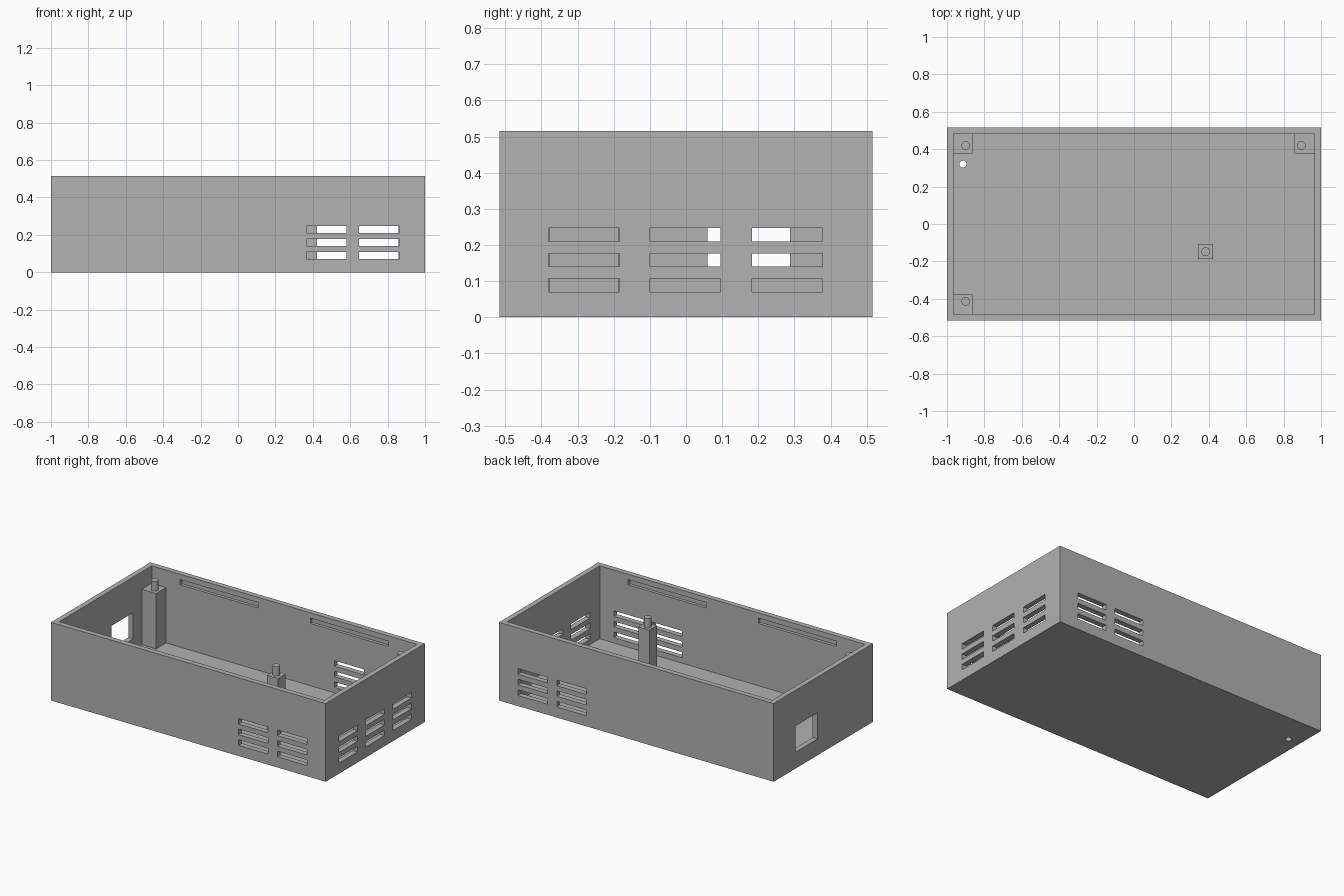
import bpy
import bmesh
from mathutils import Matrix, Vector

if "Cube" in bpy.data.objects:
    bpy.data.objects.remove(bpy.data.objects["Cube"], do_unlink=True)

grey = bpy.data.materials.new("plain grey")
grey.use_nodes = True
GREY = (0.445, 0.445, 0.445, 1)
grey.diffuse_color = GREY
grey.node_tree.nodes["Principled BSDF"].inputs["Base Color"].default_value = GREY

W, D, H, T = 1.0, 0.516, 0.515, 0.035    # half width, half depth, height, wall


def box(bm, x0, x1, y0, y1, z0, z1):
    size = Vector((x1 - x0, y1 - y0, z1 - z0))
    mid = Vector((x0 + x1, y0 + y1, z0 + z1)) / 2
    bmesh.ops.create_cube(bm, size=1, matrix=Matrix.Translation(mid) @ Matrix.Diagonal(size).to_4x4())


def cylinder(bm, x, y, z0, z1, r):
    bmesh.ops.create_cone(bm, cap_ends=True, segments=32, radius1=r, radius2=r, depth=z1 - z0,
                          matrix=Matrix.Translation((x, y, (z0 + z1) / 2)))


def make(name, bm):
    mesh = bpy.data.meshes.new(name)
    bm.to_mesh(mesh)
    bm.free()
    mesh.materials.append(grey)
    obj = bpy.data.objects.new(name, mesh)
    bpy.context.collection.objects.link(obj)
    return obj


def cut(target, cutter):
    mod = target.modifiers.new(cutter.name, 'BOOLEAN')
    mod.operation = 'DIFFERENCE'
    mod.solver = 'EXACT'
    mod.object = cutter
    bpy.context.view_layer.objects.active = target
    bpy.ops.object.modifier_apply(modifier=mod.name)
    bpy.data.objects.remove(cutter, do_unlink=True)


# Open tray: solid block with the cavity removed
bm = bmesh.new()
box(bm, -W, W, -D, D, 0, H)
case = make("case", bm)

bm = bmesh.new()
box(bm, -W + T, W - T, -D + T, D - T, T, H + 0.1)
cut(case, make("cavity_cutter", bm))

# Openings, all separate from each other
bm = bmesh.new()
for z in (0.07, 0.14, 0.21):                       # ventilation slots
    for side in (-1, 1):
        y = side * (D - T / 2)
        for x in (0.365, 0.648):
            box(bm, x, x + 0.215, y - 0.03, y + 0.03, z, z + 0.037)
    for y in (-0.38, -0.1, 0.182):
        box(bm, W - T - 0.02, W + 0.02, y, y + 0.196, z, z + 0.037)
for side in (-1, 1):                               # lid grooves inside the long walls
    y = side * (D - T)
    for x in (-0.76, 0.19):
        box(bm, x, x + 0.57, y - 0.02, y + 0.02, 0.445, 0.48)
box(bm, -W - 0.02, -W + T + 0.02, 0.06, 0.288, 0.108, 0.28)   # connector window
cylinder(bm, -0.915, 0.32, -0.02, T + 0.02, 0.019)            # floor hole
cut(case, make("openings_cutter", bm))

# Support posts with locating pins
posts = {
    "back_right_corner_post": (-0.915, 0.432, 0.054, -0.9, 0.42),
    "back_left_corner_post": (0.913, 0.432, 0.054, 0.895, 0.42),
    "front_right_corner_post": (-0.915, -0.43, 0.054, -0.9, -0.413),
    "middle_post": (0.383, -0.148, 0.04, 0.383, -0.148),
}
for name, (x, y, half, px, py) in posts.items():
    bm = bmesh.new()
    box(bm, x - half, x + half, y - half, y + half, T - 0.01, 0.4)
    make(name, bm)
    bm = bmesh.new()
    cylinder(bm, px, py, 0.39, 0.462, 0.023)
    pin = make(name.replace("post", "pin"), bm)
    bpy.ops.object.select_all(action='DESELECT')
    pin.select_set(True)
    bpy.context.view_layer.objects.active = pin
    bpy.ops.object.shade_smooth_by_angle()
